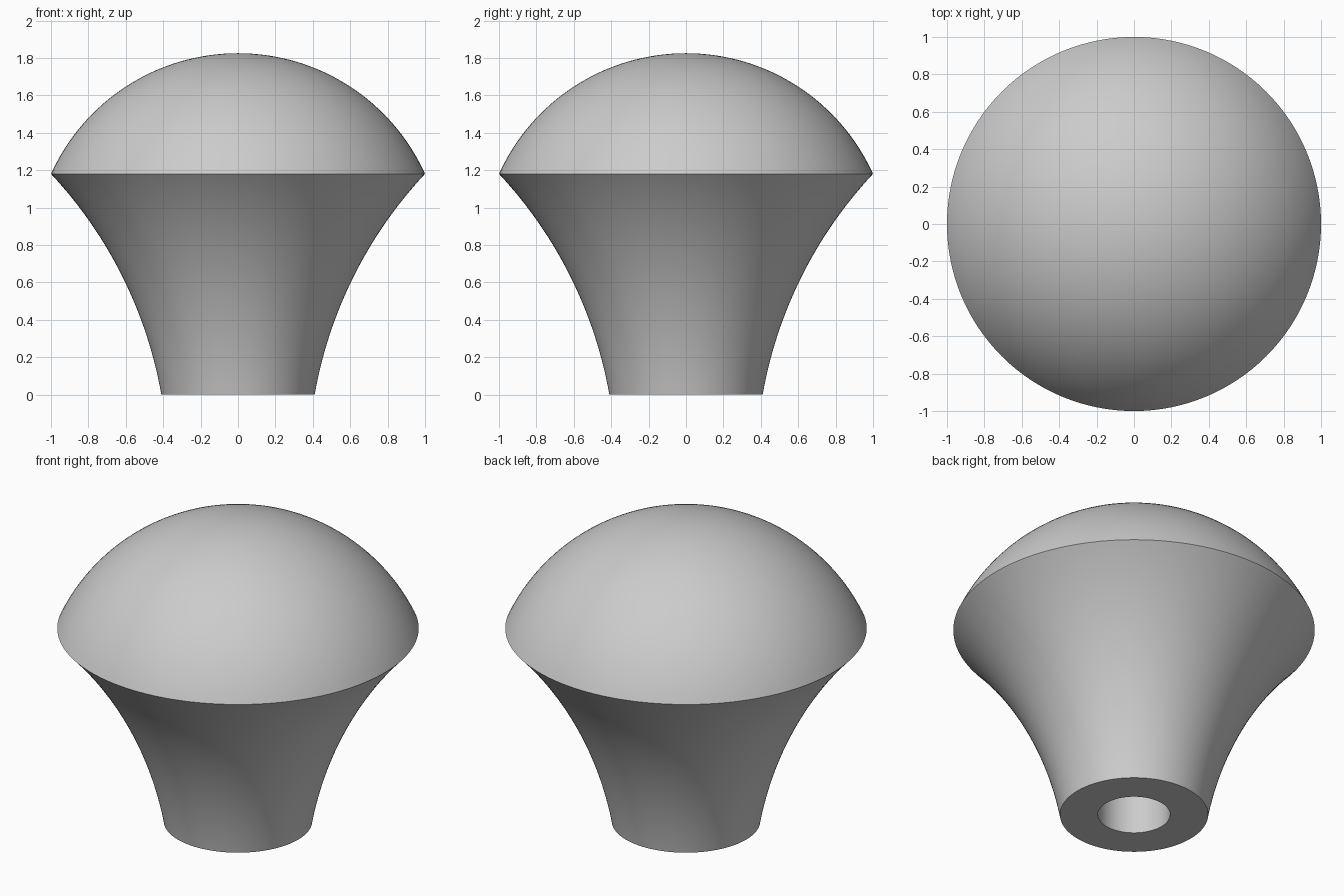
import bpy
import math
from mathutils import Vector

default = bpy.data.objects.get("Cube")
if default:
    bpy.data.objects.remove(default, do_unlink=True)

grey = bpy.data.materials.new("plain grey")
grey.use_nodes = True
grey.diffuse_color = (0.6, 0.6, 0.6, 1)
grey.node_tree.nodes["Principled BSDF"].inputs["Base Color"].default_value = (0.6, 0.6, 0.6, 1)

SEGMENTS = 128


def arc(start, end, sagitta, steps):
    """Circular arc in the radius-height plane, bulging left of its direction."""
    a, b = Vector(start), Vector(end)
    chord = b - a
    normal = Vector((-chord.y, chord.x)).normalized()
    radius = (chord.length ** 2 / 4 + sagitta ** 2) / (2 * sagitta)
    centre = (a + b) / 2 + normal * (sagitta - radius)
    half = math.asin(chord.length / 2 / radius)
    along = chord.normalized()
    angles = [half * (2 * i / steps - 1) for i in range(steps + 1)]
    return [centre + radius * (math.sin(t) * along + math.cos(t) * normal) for t in angles]


def lathe(name, profile):
    """Spin a profile round z; points on the axis become single poles."""
    verts, faces, rings = [], [], []
    for r, z in profile:
        count = 1 if r < 1e-4 else SEGMENTS
        rings.append(range(len(verts), len(verts) + count))
        for i in range(count):
            t = math.tau * i / SEGMENTS
            verts.append((r * math.cos(t), r * math.sin(t), z))
    for low, high in zip(rings, rings[1:]):
        for i in range(SEGMENTS):
            j = (i + 1) % SEGMENTS
            loop = [low[i % len(low)], low[j % len(low)],
                    high[j % len(high)], high[i % len(high)]]
            faces.append(list(dict.fromkeys(loop)))
    mesh = bpy.data.meshes.new(name)
    mesh.from_pydata(verts, [], faces)
    mesh.materials.append(grey)
    obj = bpy.data.objects.new(name, mesh)
    bpy.context.collection.objects.link(obj)
    bpy.ops.object.select_all(action="DESELECT")
    obj.select_set(True)
    bpy.context.view_layer.objects.active = obj
    bpy.ops.object.shade_smooth_by_angle(angle=math.radians(30))
    return obj


# Blind bore, flat foot, flared neck and domed cap as one turned profile
bore = [(0, 0.8), (0.2, 0.8), (0.2, 0)]
neck = arc((0.41, 0), (1, 1.18), 0.096, 32)
cap = [Vector((-p.x, p.y)) for p in arc((-1, 1.18), (1, 1.18), 0.645, 64)[:33]]
cap = [(abs(p.x), p.y) for p in cap]
lathe("knob", bore + [tuple(p) for p in neck] + cap[1:])
